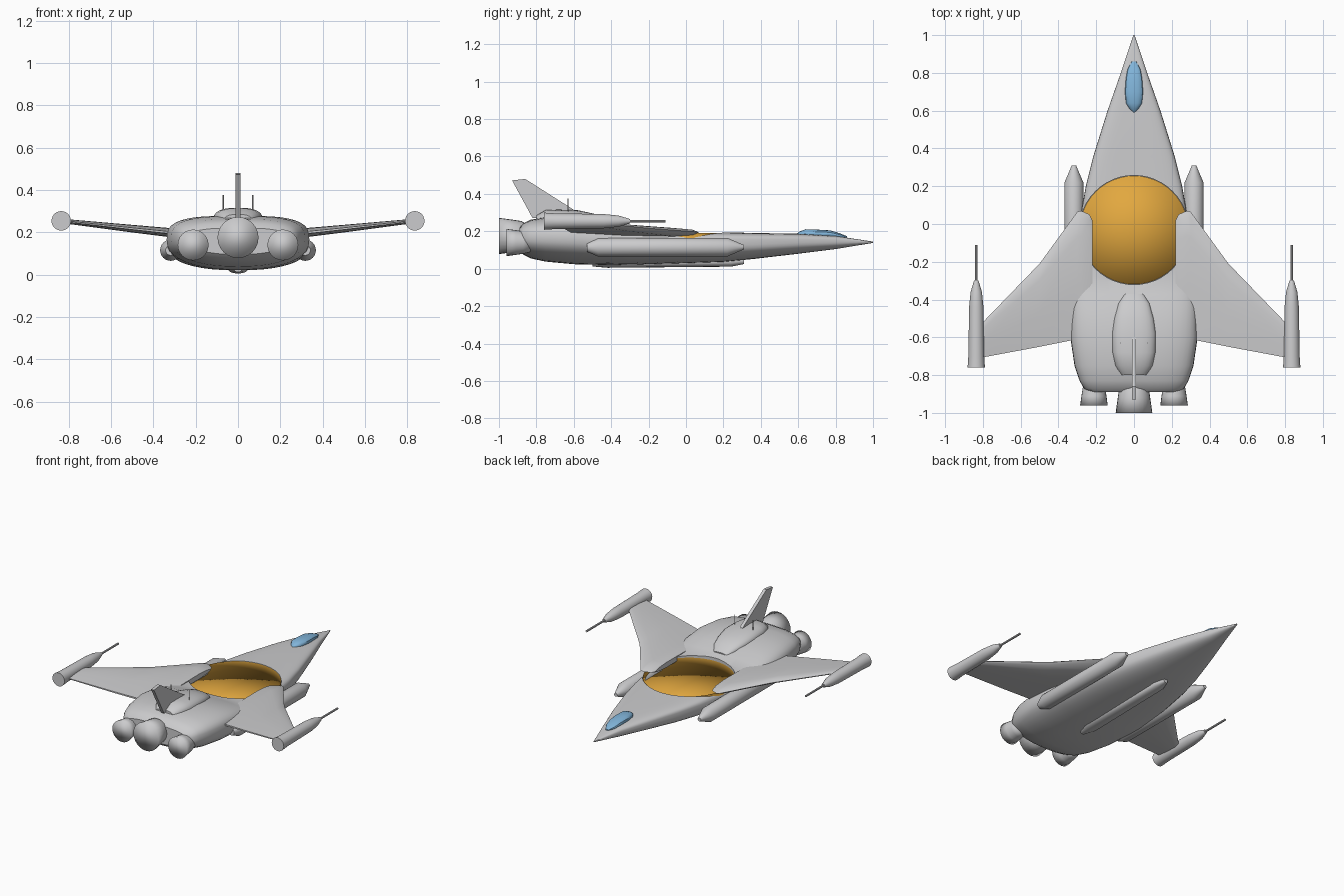
import bpy, bmesh, math

cube = bpy.data.objects.get("Cube")
if cube:
    bpy.data.objects.remove(cube, do_unlink=True)


def material(name, color):
    m = bpy.data.materials.new(name)
    m.use_nodes = True
    m.diffuse_color = (*color, 1)
    bsdf = next(n for n in m.node_tree.nodes if n.type == 'BSDF_PRINCIPLED')
    bsdf.inputs["Base Color"].default_value = (*color, 1)
    return m


GREY = material("hull_grey", (0.6, 0.6, 0.61))
ORANGE = material("deck_orange", (0.76, 0.39, 0.05))
BLUE = material("canopy_blue", (0.22, 0.46, 0.70))


def smooth(ob, degrees):
    bpy.ops.object.select_all(action='DESELECT')
    ob.select_set(True)
    bpy.context.view_layer.objects.active = ob
    bpy.ops.object.shade_smooth_by_angle(angle=math.radians(degrees))


def finish(name, bm, mat, degrees):
    mesh = bpy.data.meshes.new(name)
    bm.to_mesh(mesh)
    bm.free()
    mesh.materials.append(mat)
    ob = bpy.data.objects.new(name, mesh)
    bpy.context.collection.objects.link(ob)
    if degrees:
        smooth(ob, degrees)
    return ob


def loft(name, rings, mat=GREY, degrees=35):
    """Skin a list of equal-length point rings and cap both ends."""
    bm = bmesh.new()
    rows = [[bm.verts.new(p) for p in ring] for ring in rings]
    n = len(rows[0])
    for a, b in zip(rows, rows[1:]):
        for i in range(n):
            j = (i + 1) % n
            bm.faces.new((a[i], a[j], b[j], b[i]))
    bm.faces.new(rows[0])
    bm.faces.new(rows[-1])
    bmesh.ops.recalc_face_normals(bm, faces=bm.faces)
    return finish(name, bm, mat, degrees)


def section(y, w, zb, zt, top=2.5, low=2.3, mid=0.55, n=40):
    """Rounded cross-section with separate upper and lower squareness."""
    zm = zb + (zt - zb) * mid
    ring = []
    for i in range(n):
        a = 2 * math.pi * i / n
        c, s = math.cos(a), math.sin(a)
        e = 2 / (top if s > 0 else low)
        h = (zt - zm) if s > 0 else (zm - zb)
        ring.append((w * math.copysign(abs(c) ** e, c), y,
                     zm + h * math.copysign(abs(s) ** e, s)))
    return ring


def lathe(name, x, z, profile, degrees=35, n=24):
    """Turned part along y from (y, radius) pairs."""
    rings = [[(x + r * math.cos(2 * math.pi * i / n), y,
               z + r * math.sin(2 * math.pi * i / n)) for i in range(n)]
             for y, r in profile]
    return loft(name, rings, GREY, degrees)


# Hull: flat-decked wedge swelling into a rounded rear body
hull_stations = [
    (1.0, .003, .138, .145, 3), (.8, .07, .105, .175, 3.5),
    (.6, .14, .08, .187, 4), (.36, .215, .052, .191, 5),
    (.2, .255, .036, .195, 5), (-.05, .30, .028, .198, 5),
    (-.3, .325, .021, .207, 4.5), (-.37, .331, .02, .225, 4),
    (-.45, .335, .02, .253, 3.6), (-.6, .337, .024, .278, 3.2),
    (-.75, .315, .038, .276, 3), (-.83, .288, .055, .262, 3),
    (-.87, .265, .075, .243, 3), (-.89, .235, .095, .22, 3)]
hull = loft("hull", [section(*s) for s in hull_stations])

# Round recess cut in the deck
DECK_Y, DECK_R, FLOOR = -.032, .287, .13
bm = bmesh.new()
bmesh.ops.create_cone(bm, cap_ends=True, segments=48, radius1=DECK_R + .002,
                      radius2=DECK_R + .002, depth=.28)
bmesh.ops.translate(bm, verts=bm.verts, vec=(0, DECK_Y, FLOOR - .004 + .14))
cutter = finish("recess_cutter", bm, GREY, 0)
cutter.hide_render = True
mod = hull.modifiers.new("recess", 'BOOLEAN')
mod.operation = 'DIFFERENCE'
mod.solver = 'EXACT'
mod.object = cutter
bpy.context.view_layer.objects.active = hull
bpy.ops.object.modifier_apply(modifier=mod.name)
bpy.data.objects.remove(cutter, do_unlink=True)
smooth(hull, 35)

# Recess lining: softly shaded floor and wall
bm = bmesh.new()
hub = bm.verts.new((0, DECK_Y, FLOOR))
low, high = [[bm.verts.new((DECK_R * math.cos(2 * math.pi * i / 48),
                            DECK_Y + DECK_R * math.sin(2 * math.pi * i / 48), z))
              for i in range(48)] for z in (FLOOR, .192)]
for i in range(48):
    j = (i + 1) % 48
    bm.faces.new((hub, low[i], low[j]))
    bm.faces.new((low[i], low[j], high[j], high[i]))
finish("recess_lining", bm, ORANGE, 180)

# Canopy, dorsal fairing and keel
canopy = [(.86, .012, .165, .174), (.82, .034, .16, .19), (.77, .043, .16, .205),
          (.7, .048, .16, .209), (.64, .042, .16, .211), (.61, .025, .16, .2),
          (.59, .004, .16, .187)]
loft("canopy", [section(*s, n=16) for s in canopy], BLUE, 30)
fairing = [(-.37, .05, .2, .232), (-.42, .082, .2, .272), (-.5, .105, .2, .296),
           (-.58, .117, .2, .313), (-.68, .115, .2, .316), (-.75, .1, .2, .314),
           (-.8, .07, .2, .285)]
loft("dorsal_fairing", [section(*s, n=24) for s in fairing])
keel = [(.31, .015, .025, .05), (.24, .04, .011, .06), (-.42, .05, .005, .06),
        (-.5, .02, .012, .045)]
loft("keel", [section(*s, n=16) for s in keel])

# Tail fin
fin = [(-.93, .472), (-.86, .48), (-.60, .315), (-.60, .29), (-.82, .27)]
loft("tail_fin", [[(x, y, z) for y, z in fin] for x in (-.011, .011)], GREY, 0)

# Main engine
lathe("main_engine", 0, .175, [(-.83, .03), (-.85, .06), (-.88, .08),
                               (-.92, .086), (-1.0, .097)], 180)

# Wing stations: x, leading y, trailing y, middle z, half thickness
wing = [(.22, .02, -.58, .19, .018), (.235, .05, -.585, .191, .021),
        (.28, .07, -.6, .194, .023), (.3, .065, -.61, .196, .022),
        (.5, -.21, -.65, .217, .018), (.8, -.52, -.706, .25, .011)]
airfoil = [(0, 0), (.05, .6), (.2, 1), (.6, .9), (1, .25)]
airfoil += [(t, -h) for t, h in reversed(airfoil[1:])]

for side, s in (("left", 1), ("right", -1)):
    loft(side + "_wing", [[(s * x, lead + (trail - lead) * t, z + h * half)
                           for t, h in airfoil]
                          for x, lead, trail, z, half in wing], GREY, 30)
    lathe(side + "_engine", s * .212, .14,
          [(-.83, .05), (-.87, .06), (-.91, .066), (-.96, .073)], 180)
    lathe(side + "_body_pod", s * .318, .115,
          [(.31, .012), (.29, .02), (.22, .05), (-.47, .05), (-.53, .024)])
    lathe(side + "_wingtip_pod", s * .835, .254,
          [(-.30, .012), (-.36, .03), (-.44, .038), (-.7, .042), (-.76, .046)])
    lathe(side + "_barrel", s * .835, .254, [(-.11, .007), (-.31, .007)], 35, 10)
    bm = bmesh.new()
    bmesh.ops.create_cone(bm, cap_ends=True, segments=8, radius1=.003,
                          radius2=.003, depth=.1)
    bmesh.ops.translate(bm, verts=bm.verts, vec=(s * .07, -.63, .325))
    finish(side + "_antenna", bm, GREY, 35)
